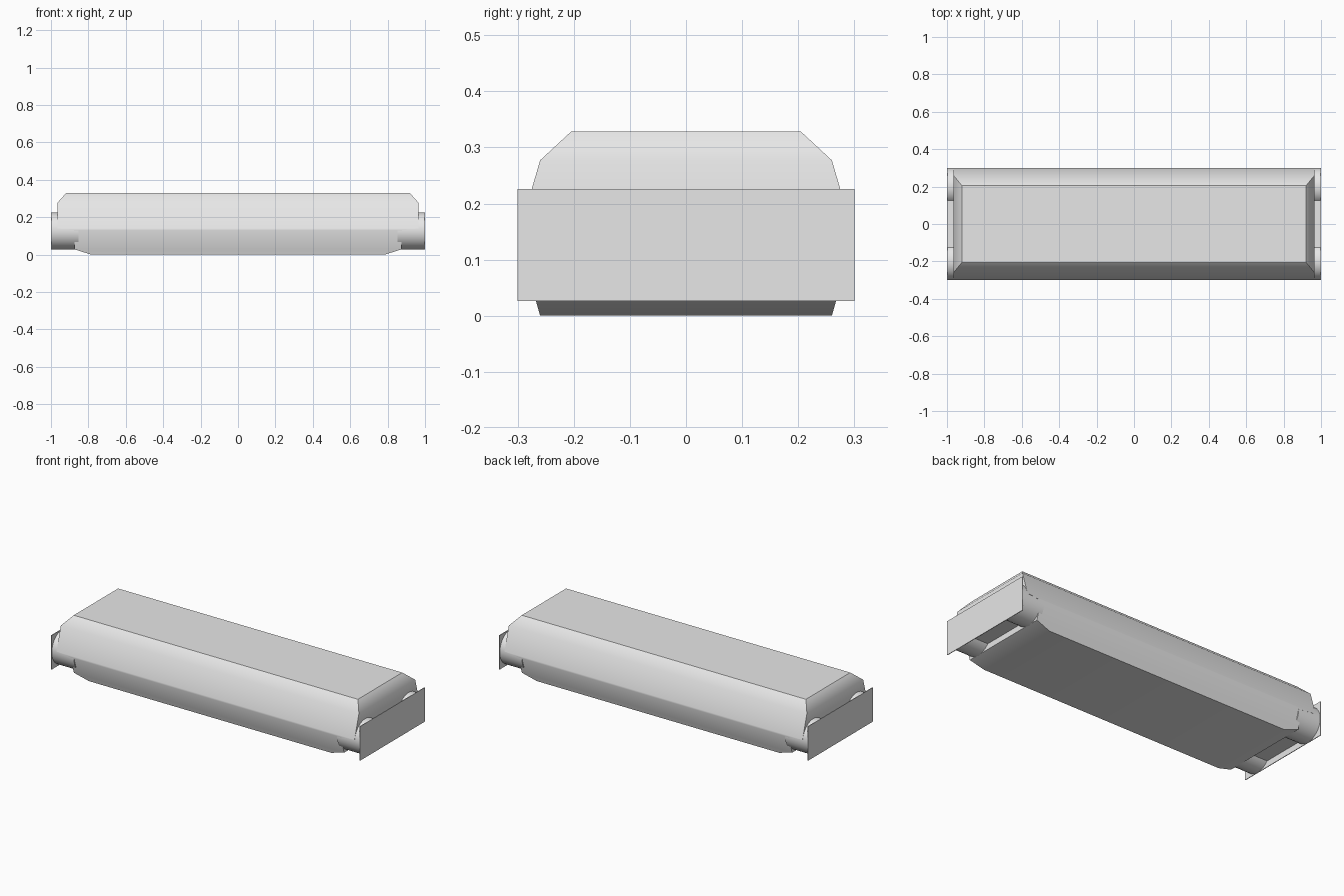
import bpy
import bmesh
import math
from mathutils import Matrix

cube = bpy.data.objects.get("Cube")
if cube:
    bpy.data.objects.remove(cube, do_unlink=True)

GREY = (0.8, 0.8, 0.8, 1.0)
grey = bpy.data.materials.new("light_grey")
grey.use_nodes = True
grey.diffuse_color = GREY
grey.node_tree.nodes["Principled BSDF"].inputs["Base Color"].default_value = GREY


def finish(name, bm, angle=42):
    bmesh.ops.recalc_face_normals(bm, faces=bm.faces)
    mesh = bpy.data.meshes.new(name)
    bm.to_mesh(mesh)
    bm.free()
    mesh.materials.append(grey)
    obj = bpy.data.objects.new(name, mesh)
    bpy.context.collection.objects.link(obj)
    bpy.ops.object.select_all(action="DESELECT")
    obj.select_set(True)
    bpy.context.view_layer.objects.active = obj
    bpy.ops.object.shade_smooth_by_angle(angle=math.radians(angle))
    return obj


def loft_rectangles(name, levels):
    """Stack rectangles of (half length, half width, height)."""
    bm = bmesh.new()
    rings = [[bm.verts.new((sx * hx, sy * hy, z))
              for sx, sy in ((1, 1), (-1, 1), (-1, -1), (1, -1))]
             for hx, hy, z in levels]
    for low, high in zip(rings, rings[1:]):
        for i in range(4):
            j = (i + 1) % 4
            bm.faces.new((low[i], low[j], high[j], high[i]))
    bm.faces.new(rings[0])
    bm.faces.new(rings[-1])
    return finish(name, bm)


def box(name, centre, size):
    bm = bmesh.new()
    bmesh.ops.create_cube(bm, size=1, matrix=Matrix.Translation(centre) @ Matrix.Diagonal((*size, 1)))
    return finish(name, bm)


def rod(name, centre, radius, length):
    bm = bmesh.new()
    bmesh.ops.create_cone(bm, cap_ends=True, segments=32, radius1=radius, radius2=radius, depth=length,
                          matrix=Matrix.Translation(centre) @ Matrix.Rotation(math.pi / 2, 4, "Y"))
    return finish(name, bm)


# Main body: chamfered hull, bulging at mid height and notched under each end
loft_rectangles("body", [
    (0.785, 0.26, 0.0),
    (0.875, 0.268, 0.028),
    (0.875, 0.30, 0.13),
    (0.965, 0.30, 0.14),
    (0.965, 0.26, 0.277),
    (0.92, 0.205, 0.328),
])

# End fittings: two round rods joined by a web, closed by a thin plate
MID = 0.126
for side, label in ((1, "left"), (-1, "right")):
    for sy, place in ((-1, "front"), (1, "back")):
        rod(f"{label}_{place}_rod", (side * 0.925, sy * 0.2, MID), 0.1, 0.146)
    box(f"{label}_web", (side * 0.925, 0, MID), (0.146, 0.26, 0.13))
    box(f"{label}_end_plate", (side * 0.998, 0, MID), (0.004, 0.6, 0.2))
